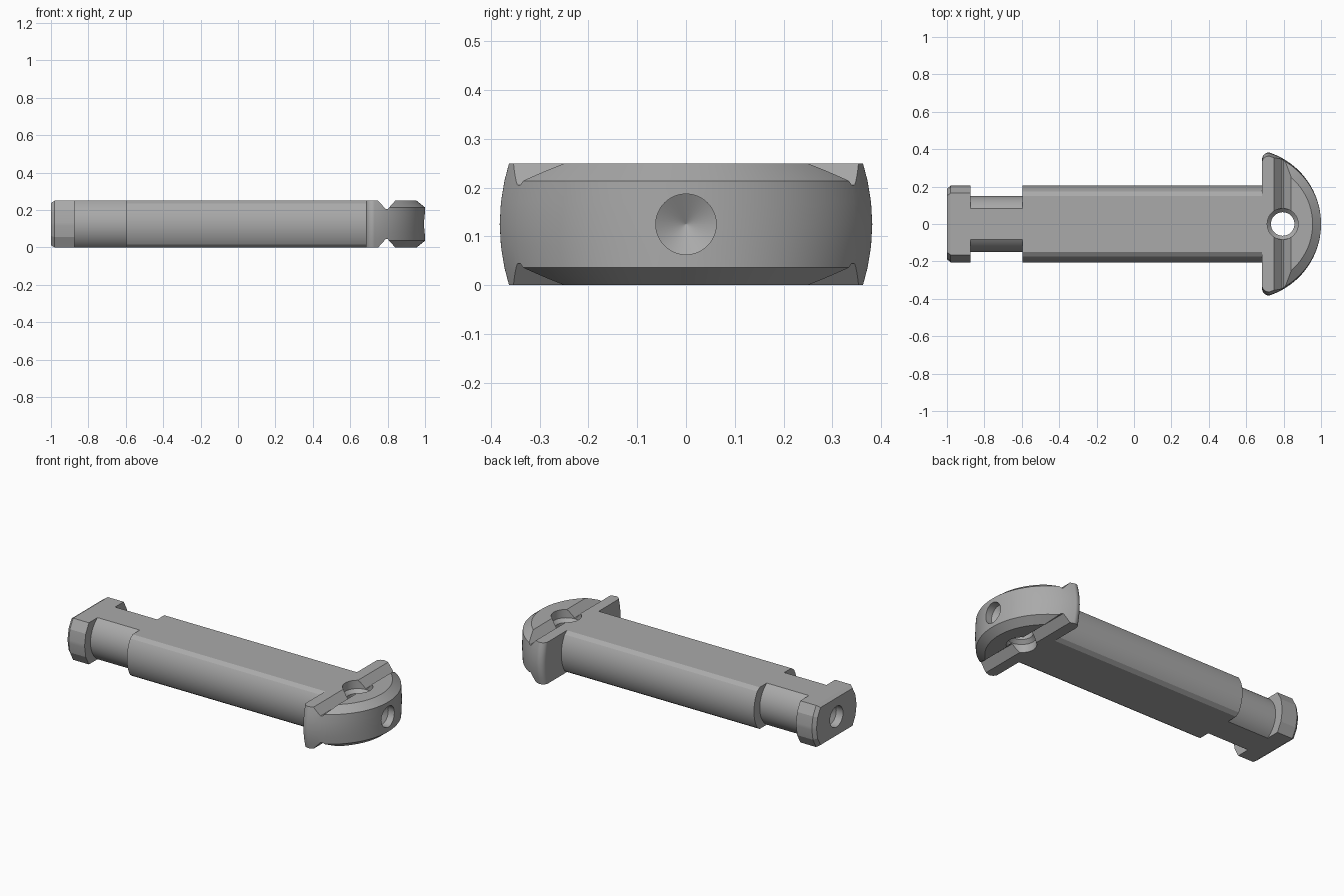
import bpy, bmesh, math
from mathutils import Matrix

if "Cube" in bpy.data.objects:
    bpy.data.objects.remove(bpy.data.objects["Cube"], do_unlink=True)

H = 0.25          # thickness of the flat pin
MID = H / 2

steel = bpy.data.materials.new("grey steel")
steel.use_nodes = True
steel.diffuse_color = (0.4, 0.4, 0.4, 1)
steel.node_tree.nodes["Principled BSDF"].inputs["Base Color"].default_value = (0.4, 0.4, 0.4, 1)


def loft(name, rings):
    """Skin a list of equal-length rings and cap both ends."""
    bm = bmesh.new()
    loops = [[bm.verts.new(p) for p in ring] for ring in rings]
    n = len(loops[0])
    for a, b in zip(loops, loops[1:]):
        for i in range(n):
            j = (i + 1) % n
            bm.faces.new((a[i], a[j], b[j], b[i]))
    bm.faces.new(loops[0])
    bm.faces.new(loops[-1])
    bmesh.ops.recalc_face_normals(bm, faces=bm.faces)
    mesh = bpy.data.meshes.new(name)
    bm.to_mesh(mesh)
    bm.free()
    mesh.materials.append(steel)
    obj = bpy.data.objects.new(name, mesh)
    bpy.context.collection.objects.link(obj)
    return obj


def lathe(name, profile, matrix, n=48):
    """Turn (radius, height) pairs round local z."""
    turn = [2 * math.pi * i / n for i in range(n)]
    return loft(name, [[matrix @ Matrix.Translation((r * math.cos(a), r * math.sin(a), h)).translation
                        for a in turn] for r, h in profile])


def cut(obj, cutters):
    bpy.context.view_layer.objects.active = obj
    for c in cutters:
        c.hide_render = True
        mod = obj.modifiers.new("cut", 'BOOLEAN')
        mod.operation, mod.solver, mod.object = 'DIFFERENCE', 'EXACT', c
        bpy.ops.object.modifier_apply(modifier=mod.name)
        bpy.data.objects.remove(c, do_unlink=True)


def mirrored(quarter):
    """Full (y, z) section from a quarter listed from the side to the top."""
    top = quarter + [(-y, z) for y, z in reversed(quarter)]
    return top + [(-y, -z) for y, z in top if z > 0]


def arc_quarter(r, z_end, n=10):
    end = math.asin(z_end / r)
    return [(r * math.cos(end * (i + .5) / n), r * math.sin(end * (i + .5) / n)) for i in range(n)] \
        + [(r * math.cos(end), z_end)]


def bar(name, section, stations):
    """Extrude a section along x; stations are (x, y scale, z scale)."""
    return loft(name, [[(x, y * sy, MID + z * sz) for y, z in section] for x, sy, sz in stations])


# Shaft with rounded flanks and eased flat edges
shaft = bar("shaft", mirrored(arc_quarter(0.205, 0.109) + [(0.15, MID)]),
            [(-0.595, 1, 1), (0.687, 1, 1)])

# Narrow round neck, flattened above and below
neck = bar("neck", mirrored(arc_quarter(0.15, MID)), [(-0.875, 1, 1), (-0.595, 1, 1)])

# Faceted end collar with a chamfered end
collar = bar("end_collar", mirrored([(0.205, 0.01), (0.195, 0.07), (0.165, MID)]),
             [(-1, 0.92, 0.9), (-0.98, 1, 1), (-0.875, 1, 1)])

# D-shaped head: bulging sides, chamfered nose
NOSE_R = 0.402
NOSE_C = 1 - NOSE_R
SPLIT = 0.8       # the chamfer stops at the cross groove


def head_ring(z, chamfer):
    bulge = 1 - 0.05 * ((z - MID) / MID) ** 2
    split_a = math.acos((SPLIT - NOSE_C) / NOSE_R)
    end_a = math.radians(70.8)
    half = []
    for i in range(25):
        a = split_a * i / 24
        r = NOSE_R - chamfer
        half.append((NOSE_C + r * math.cos(a), r * math.sin(a)))
    for i in range(6):
        a = split_a + 0.01 + (end_a - split_a - 0.01) * i / 5
        half.append((NOSE_C + NOSE_R * math.cos(a), NOSE_R * math.sin(a)))
    for i in range(1, 11):
        a = end_a + (math.pi - end_a) * i / 10
        half.append((0.72 + 0.035 * math.cos(a), 0.347 + 0.035 * math.sin(a)))
    full = half + [(x, -y) for x, y in reversed(half[1:])]
    return [(x, y * bulge, z) for x, y in full]


levels = [(0, 0.045), (0.036, 0), (0.08, 0), (MID, 0), (0.17, 0), (H - 0.036, 0), (H, 0.045)]
head = loft("head", [head_ring(z, c) for z, c in levels])

# Cross grooves above and below
groove = [(0.745, H + 0.005), (0.79, 0.205), (0.80, 0.205), (0.845, H + 0.005),
          (0.845, H + 0.1), (0.745, H + 0.1)]
grooves = [loft("groove_cutter", [[(x, y, MID + s * (z - MID)) for x, z in groove] for y in (-0.5, 0.5)])
           for s in (1, -1)]

# Stepped through hole and drilled end recesses
hole = lathe("hole_cutter", [(0.083, -0.1), (0.083, 0.05), (0.063, 0.07), (0.063, H - 0.07),
                             (0.083, H - 0.05), (0.083, H + 0.1)], Matrix.Translation((0.795, 0, 0)))
drill = [(0.062, 0.1), (0.062, -0.045), (0.001, -0.08)]
nose_drill = lathe("nose_drill", drill,
                   Matrix.Translation((1, 0, MID)) @ Matrix.Rotation(math.pi / 2, 4, 'Y'))
tail_drill = lathe("tail_drill", drill,
                   Matrix.Translation((-1, 0, MID)) @ Matrix.Rotation(-math.pi / 2, 4, 'Y'))
cut(head, grooves + [hole, nose_drill])
cut(collar, [tail_drill])

# Smooth curves, crisp edges
for obj, angle in ((shaft, 22), (neck, 22), (collar, 10), (head, 22)):
    bpy.ops.object.select_all(action='DESELECT')
    obj.select_set(True)
    bpy.context.view_layer.objects.active = obj
    bpy.ops.object.shade_smooth_by_angle(angle=math.radians(angle))
